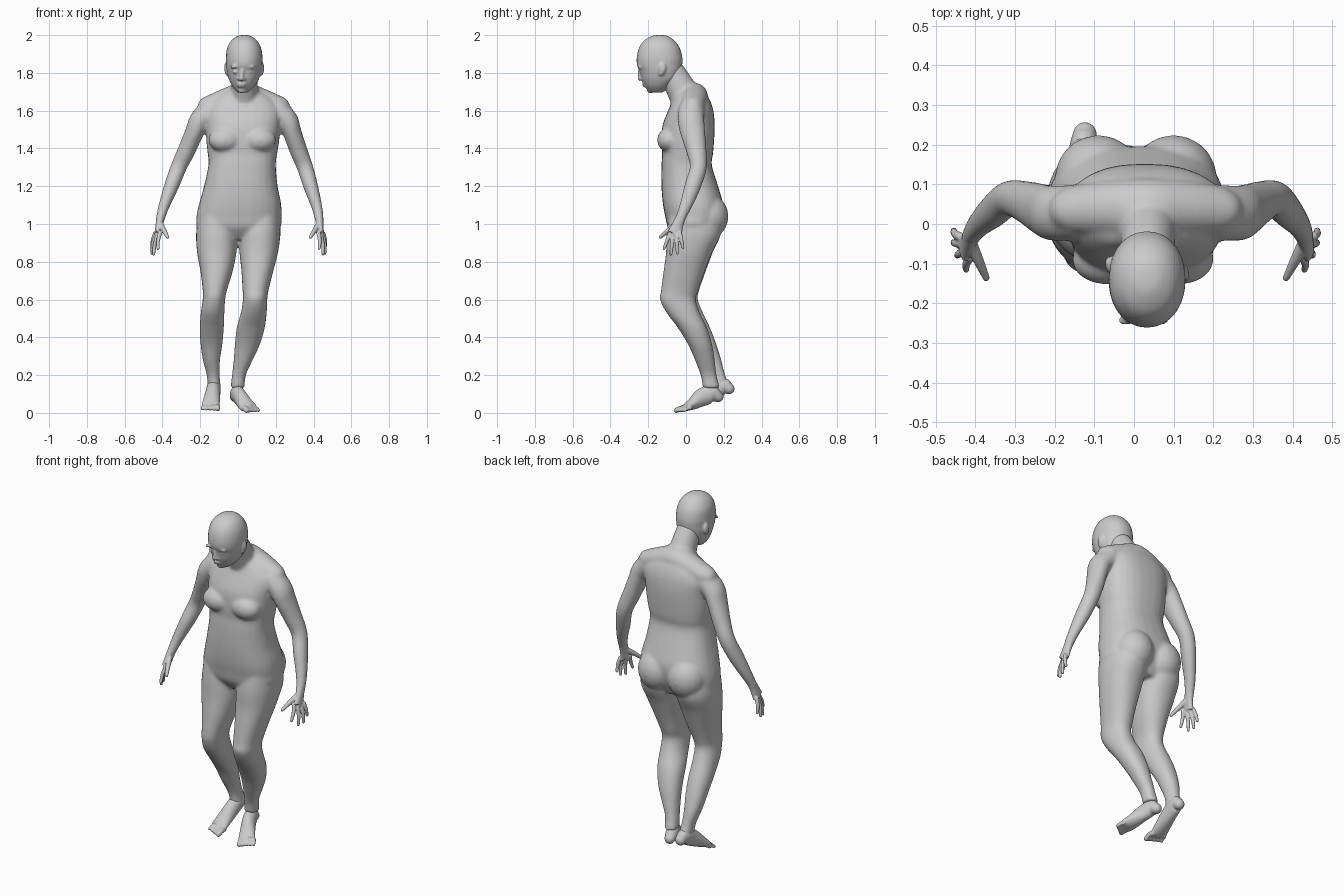
import bpy
import bmesh
from math import cos, sin, pi, copysign
from mathutils import Vector, Matrix

if "Cube" in bpy.data.objects:
    bpy.data.objects.remove(bpy.data.objects["Cube"], do_unlink=True)

SIDES = 28
skin = bpy.data.materials.new("plain grey")
skin.use_nodes = True
GREY = (0.6, 0.6, 0.6, 1)
skin.diffuse_color = GREY
for node in skin.node_tree.nodes:
    if node.type == "BSDF_PRINCIPLED":
        node.inputs["Base Color"].default_value = GREY


# Shape helpers, working in hundredths of a unit
def spline(rows, steps=5):
    """Catmull-Rom interpolation through rows of numbers."""
    out = []
    for i in range(len(rows) - 1):
        a, b, c, d = (rows[min(max(k, 0), len(rows) - 1)] for k in range(i - 1, i + 3))
        for s in range(steps):
            t = s / steps
            out.append([q + t / 2 * (r - p + t * (2 * p - 5 * q + 4 * r - w + t * (3 * (q - r) + w - p)))
                        for p, q, r, w in zip(a, b, c, d)])
    return out + [list(rows[-1])]


def skin_rings(bm, rings):
    loops = [[bm.verts.new(co) for co in ring] for ring in rings]
    for low, high in zip(loops, loops[1:]):
        for i in range(SIDES):
            j = (i + 1) % SIDES
            bm.faces.new((low[i], low[j], high[j], high[i]))
    bm.faces.new(loops[0][::-1])
    bm.faces.new(loops[-1])


def oval(power):
    for i in range(SIDES):
        a = 2 * pi * i / SIDES
        yield tuple(copysign(abs(f) ** power, f) for f in (cos(a), sin(a)))


def loft(bm, rows, power=0.9):
    """Level sections given as height, x range, y range."""
    skin_rings(bm, [[((x0 + x1 + c * (x1 - x0)) / 2, (y0 + y1 + s * (y1 - y0)) / 2, z)
                     for c, s in oval(power)]
                    for z, x0, x1, y0, y1 in spline(rows)])


def blob(bm, centre, radii):
    m = Matrix.Translation(centre) @ Matrix.Diagonal((*radii, 1))
    bmesh.ops.create_uvsphere(bm, u_segments=20, v_segments=14, radius=1, matrix=m)


def tube(bm, rows):
    """Oval tube along a path given as x, y, z and two radii, with round ends."""
    pts = spline(rows)
    rings = []
    for i, (x, y, z, ra, rb) in enumerate(pts):
        t = (Vector(pts[min(i + 1, len(pts) - 1)][:3]) - Vector(pts[max(i - 1, 0)][:3])).normalized()
        ref = Vector((0, 1, 0)) if abs(t.x) > 0.9 else Vector((1, 0, 0))
        u = (ref - t * ref.dot(t)).normalized()
        v = t.cross(u)
        rings.append([Vector((x, y, z)) + u * c * ra + v * s * rb for c, s in oval(1)])
    skin_rings(bm, rings)
    for end in (pts[0], pts[-1]):
        blob(bm, end[:3], [min(end[3:])] * 3)


def mix(a, b, t):
    return Vector(a).lerp(Vector(b), t)


def finish(bm, name, voxel, smoothing):
    """Fuse the overlapping volumes into one smooth surface."""
    bmesh.ops.recalc_face_normals(bm, faces=bm.faces)
    bmesh.ops.scale(bm, vec=(0.01, 0.01, 0.01), verts=bm.verts)
    mesh = bpy.data.meshes.new(name)
    bm.to_mesh(mesh)
    bm.free()
    mesh.materials.append(skin)
    obj = bpy.data.objects.new(name, mesh)
    bpy.context.collection.objects.link(obj)
    fuse = obj.modifiers.new("fuse", "REMESH")
    fuse.mode = "VOXEL"
    fuse.voxel_size = voxel
    fuse.use_smooth_shade = True
    relax = obj.modifiers.new("relax", "SMOOTH")
    relax.factor = 0.5
    relax.iterations = smoothing


def on_side(row, side):
    """Place a left arm row on either side; the right one hangs closer in."""
    x, y, z, *r = row
    return (x if side > 0 else 2 + 0.08 * (z - 104) - x, y, z, *r)


# Body: trunk, buttocks, chest, neck and shoulders
body = bmesh.new()
loft(body, [(92, -10, 11, -5, 14), (98, -21, 22, -9.5, 17), (104, -22, 23, -11, 19),
            (111, -20.5, 22.8, -12.3, 19.5), (120, -18, 21, -13, 17), (131, -15.7, 20, -13, 13.7),
            (137, -16, 20.7, -12.6, 14.3), (143, -16.7, 21.7, -13, 14.8), (152, -17, 22.5, -12.5, 15.2),
            (160, -17, 23, -9.5, 14.5), (166, -13, 19, -7, 12.5), (170, -6, 12, -6, 10)], 0.82)
for x in (-9, 10):
    blob(body, (x, 11.5, 104), (11, 11, 12))
for x in (-7, 11.5):
    blob(body, (x, -9, 144.5), (8.7, 6.3, 6.5))
tube(body, [(3, 3, 160, 9, 9), (3.5, -2.3, 171, 7.2, 8), (3.3, -8, 181, 6.5, 7)])
tube(body, [(-16, 3.5, 162, 6, 5.5), (-6, 4, 166, 7, 6), (3, 3.5, 168, 8, 7),
            (12, 4, 166, 7, 6), (22, 3.5, 162, 6, 5.5)])

# Arms
for side in (1, -1):
    tube(body, [on_side(row, side) for row in (
        (20, 3, 161, 6.5, 7), (26, 2.7, 155, 5.8, 7), (28.5, 3.5, 149, 5, 6.7), (32, 5.5, 139, 4.7, 5.4),
        (35.5, 6.5, 130, 4.3, 4.5), (38.5, 3.5, 120, 3.9, 4.4), (41.5, 0, 110, 3, 3.4),
        (42.8, -2.5, 104, 2.5, 2.8), (43.3, -4, 100, 2.1, 2.8))])

# Left leg forward, right leg trailing
loft(body, [(104, 3, 22, -9, 17), (95, 0.8, 22.5, -10.3, 18.5), (85, 0.8, 21.2, -10.6, 14),
            (75, 1.8, 18.7, -11.9, 10), (65, 2.4, 16.2, -13.2, 6.5), (60, 2.6, 15.5, -13.8, 5.2),
            (53, 1.5, 15.2, -10.3, 7.3), (45, -0.7, 14.2, -4.3, 11.2), (36, -1.7, 11.5, 1.2, 13.9),
            (28, -2.3, 7.8, 4.7, 15.2), (20, -3.2, 4.2, 7.7, 16.2), (13, -4, 3.5, 9, 18)])
loft(body, [(104, -21, -2, -9, 17), (95, -22.2, -0.5, -10, 18.5), (85, -21.7, -0.8, -10.5, 14.2),
            (75, -19.9, -2.8, -11.5, 10.5), (65, -18.7, -5.8, -12.3, 7), (60, -18.7, -6.8, -12, 6.3),
            (53, -19.7, -7.2, -9, 9), (45, -20.2, -7.5, -2.7, 12.8), (36, -19.8, -8.3, 3.7, 16.2),
            (28, -18.6, -9.5, 7.8, 18.7), (20, -16.6, -9.7, 11.7, 20.8), (13, -16, -9, 13, 24)])
finish(body, "body", 0.008, 12)

# Head: skull and jaw
head = bmesh.new()
loft(head, [(200, 2, 4.6, -15.5, -12.5), (199.4, -0.5, 7, -18.3, -9.5), (197, -3.7, 10.2, -22.4, -6),
            (193, -5.8, 12.3, -25, -3.2), (188, -6.4, 13, -26.1, -1.9), (184, -6.3, 12.8, -25.9, -2),
            (181, -6, 12.4, -24.6, -2.4), (177, -5, 11.2, -23.6, -3.5), (173.5, -3.4, 9.2, -22, -7),
            (171, -1.6, 6.8, -20.3, -10), (169.5, 0, 4.8, -18, -13)], 0.95)
# Nose, lips, chin, brows and eyelids
tube(head, [(2.2, -24.4, 182, 1, 0.9), (2, -24.6, 179, 1.1, 1), (1.8, -24.4, 177, 1.5, 1.3)])
for x in (0.4, 3.2):
    blob(head, (x, -23.6, 176.7), (1, 1.2, 0.8))
for z, out in ((174.2, -22.4), (172.9, -21.7)):
    blob(head, (1.8, out, z), (2.6, 1, 0.7))
blob(head, (2.1, -18.9, 170.8), (2.4, 1.7, 1.6))
for side in (-1, 1):
    x = 2.2 + side * 3.6
    tube(head, [(x - 2, -24 + side * 0.4, 183, 0.8, 0.8), (x, -24.5, 183.5, 0.9, 0.9),
                (x + 2, -24 - side * 0.4, 183, 0.8, 0.8)])
    blob(head, (x, -23.2, 180.5), (1.5, 1, 0.9))
    # Ears
    blob(head, (3.3 + side * 9.6, -11.3 - side * 1.2, 182.5), (1, 2, 3.2))
    blob(head, (3.3 + side * 9.2, -12 - side * 1.2, 180), (0.9, 1.3, 1.6))
finish(head, "head", 0.006, 4)

# Hands: palm, four fingers and thumb
FINGERS = [((42.6, -8.6, 95), (43, -11.6, 87)), ((43.8, -7, 94), (45, -8, 84)),
           ((44.8, -5, 94), (46, -4.6, 84.5)), ((45.2, -3.2, 95), (46.2, -1.6, 87.5))]
for side, name in ((1, "left_hand"), (-1, "right_hand")):
    hand = bmesh.new()
    tube(hand, [on_side(row, side) for row in (
        (42.8, -2.5, 104, 2.3, 2.6), (43.4, -4.4, 99.5, 1.9, 3), (44, -5.9, 95, 1.5, 3.9))])
    for base, tip in FINGERS:
        bend = mix(base, tip, 0.5) + Vector((0.5, 0, 0))
        tube(hand, [on_side((*base, 1.1, 1.1), side), on_side((*bend, 1, 1), side),
                    on_side((*tip, 0.8, 0.8), side)])
    tube(hand, [on_side(row, side) for row in (
        (42.8, -5, 100, 1.6, 1.6), (40.5, -9.5, 96.5, 1.3, 1.3), (38.4, -13.6, 93, 0.9, 0.9))])
    finish(hand, name, 0.004, 3)

# Feet: heel to ball, then five toes from big to little
FEET = {
    "left_foot": ([(-1.4, 17, 8.5, 3, 2.9), (-0.6, 13.5, 10, 3.6, 4.7), (1.2, 8.5, 8.2, 3.7, 4.8),
                   (3.7, 3.5, 4.8, 4.3, 3.2), (5.6, 0, 2.9, 4.7, 1.9)],
                  (2.8, 0, 2.3), (9, 2.3, 2.4), (4.5, -5.2, 1.3), (10.8, -0.8, 1.3)),
    "right_foot": ([(-12.4, 22.7, 12.8, 3, 3), (-12.7, 19.5, 14, 3.6, 4.6), (-13.2, 13.5, 11, 3.9, 4.7),
                    (-14, 7, 6.6, 4.5, 3.2), (-14.5, 3, 3.9, 4.8, 2)],
                   (-11, 2.5, 3.3), (-18, 4, 3.2), (-10.8, -2.8, 2.2), (-18.8, 0.5, 2.2)),
}
for name, (sole, base_in, base_out, tip_in, tip_out) in FEET.items():
    foot = bmesh.new()
    tube(foot, sole)
    for i in range(5):
        t = i / 4
        r = 1.5 - 0.5 * t ** 0.5
        base, tip = mix(base_in, base_out, t), mix(tip_in, tip_out, t)
        knuckle = mix(base, tip, 0.5) + Vector((0, 0, 0.5))
        tube(foot, [(*base, r, r), (*knuckle, r, r), (*tip, r * 0.9, r * 0.9)])
    finish(foot, name, 0.005, 3)
